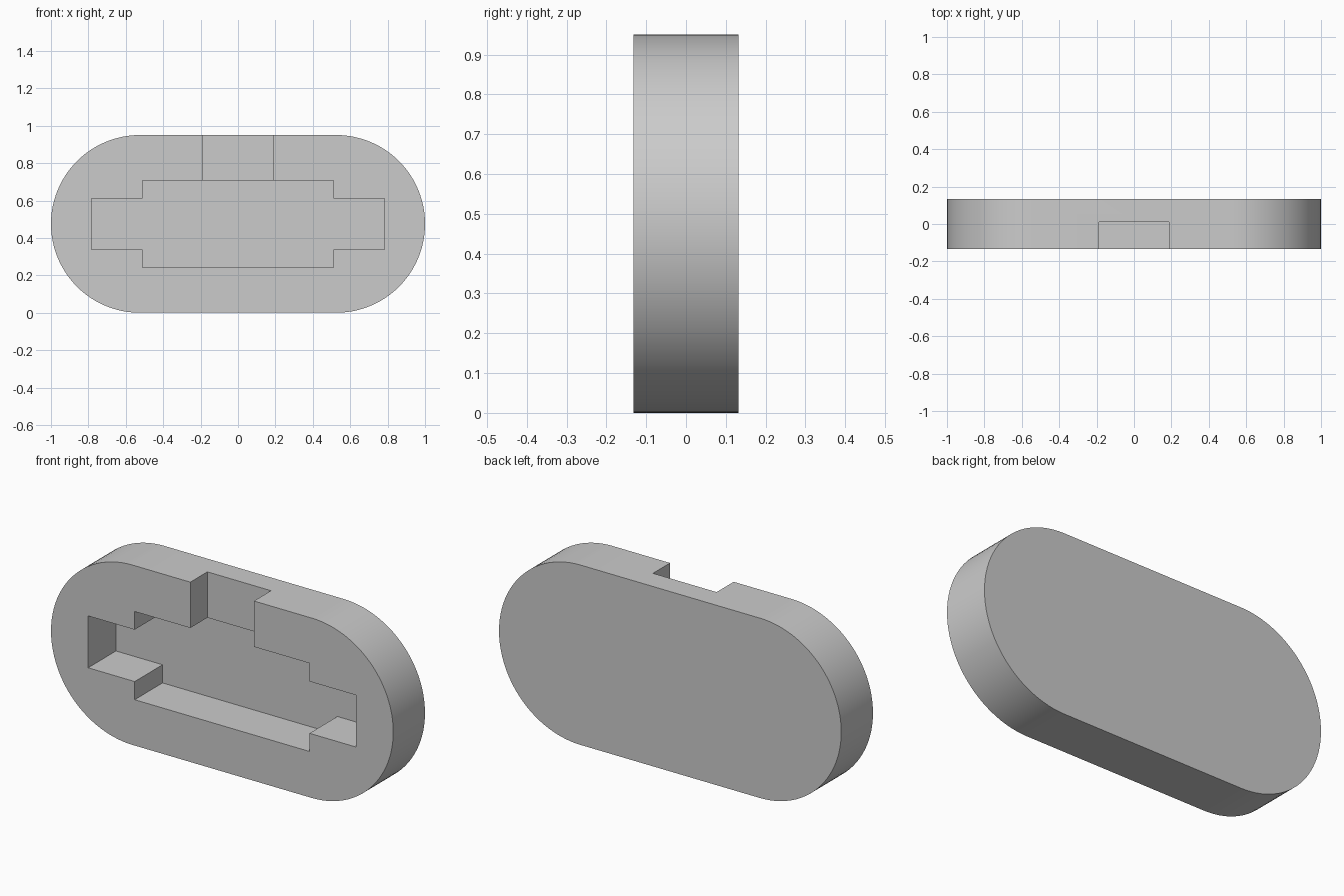
import bpy
import bmesh
from math import cos, sin, pi, radians

WIDTH, HEIGHT, DEPTH = 2.0, 0.95, 0.265
MID_Z = HEIGHT / 2
FRONT, BACK = -DEPTH / 2, DEPTH / 2

old = bpy.data.objects.get("Cube")
if old:
    bpy.data.objects.remove(old, do_unlink=True)

grey = bpy.data.materials.new("plain_grey")
grey.use_nodes = True
colour = (0.6, 0.6, 0.6, 1)
grey.diffuse_color = colour
grey.node_tree.nodes["Principled BSDF"].inputs["Base Color"].default_value = colour


def prism(name, profile, y0, y1):
    """Extrude an (x, z) outline from y0 to y1."""
    bm = bmesh.new()
    face = bm.faces.new([bm.verts.new((x, y0, z)) for x, z in profile])
    result = bmesh.ops.extrude_face_region(bm, geom=[face])
    verts = [v for v in result["geom"] if isinstance(v, bmesh.types.BMVert)]
    bmesh.ops.translate(bm, verts=verts, vec=(0, y1 - y0, 0))
    bmesh.ops.recalc_face_normals(bm, faces=bm.faces)
    mesh = bpy.data.meshes.new(name)
    bm.to_mesh(mesh)
    bm.free()
    mesh.materials.append(grey)
    obj = bpy.data.objects.new(name, mesh)
    bpy.context.collection.objects.link(obj)
    return obj


def stadium(radius, half_straight, steps=48):
    """Outline with two half-round ends."""
    points = []
    for side, start in ((1, -pi / 2), (-1, pi / 2)):
        for i in range(steps + 1):
            a = start + pi * i / steps
            points.append((side * half_straight + radius * cos(a),
                           MID_Z + radius * sin(a)))
    return points


def carve(target, cutter):
    """Subtract the cutter from the target and remove it."""
    cutter.hide_render = True
    mod = target.modifiers.new(cutter.name, "BOOLEAN")
    mod.operation = "DIFFERENCE"
    mod.solver = "EXACT"
    mod.object = cutter
    bpy.ops.object.modifier_apply(modifier=mod.name)
    bpy.data.objects.remove(cutter, do_unlink=True)


# Body with rounded ends
body = prism("body", stadium(MID_Z, WIDTH / 2 - MID_Z), FRONT, BACK)
bpy.ops.object.select_all(action="DESELECT")
bpy.context.view_layer.objects.active = body
body.select_set(True)

# Stepped pocket, mirrored from one quarter of its outline
quarter = [(0.783, 0.137), (0.511, 0.137), (0.511, 0.233)]
right = [(x, -z) for x, z in reversed(quarter)] + quarter
outline = right + [(-x, -z) for x, z in right]
pocket = prism("pocket_cutter", [(x, MID_Z + z) for x, z in outline],
               FRONT - 0.1, 0.1)
carve(body, pocket)

# Shallower slot from the pocket out through the top edge
slot = prism("slot_cutter",
             [(-0.186, 0.6), (0.186, 0.6), (0.186, 1.1), (-0.186, 1.1)],
             FRONT - 0.1, 0.01)
carve(body, slot)

bpy.ops.object.shade_smooth_by_angle(angle=radians(30))
